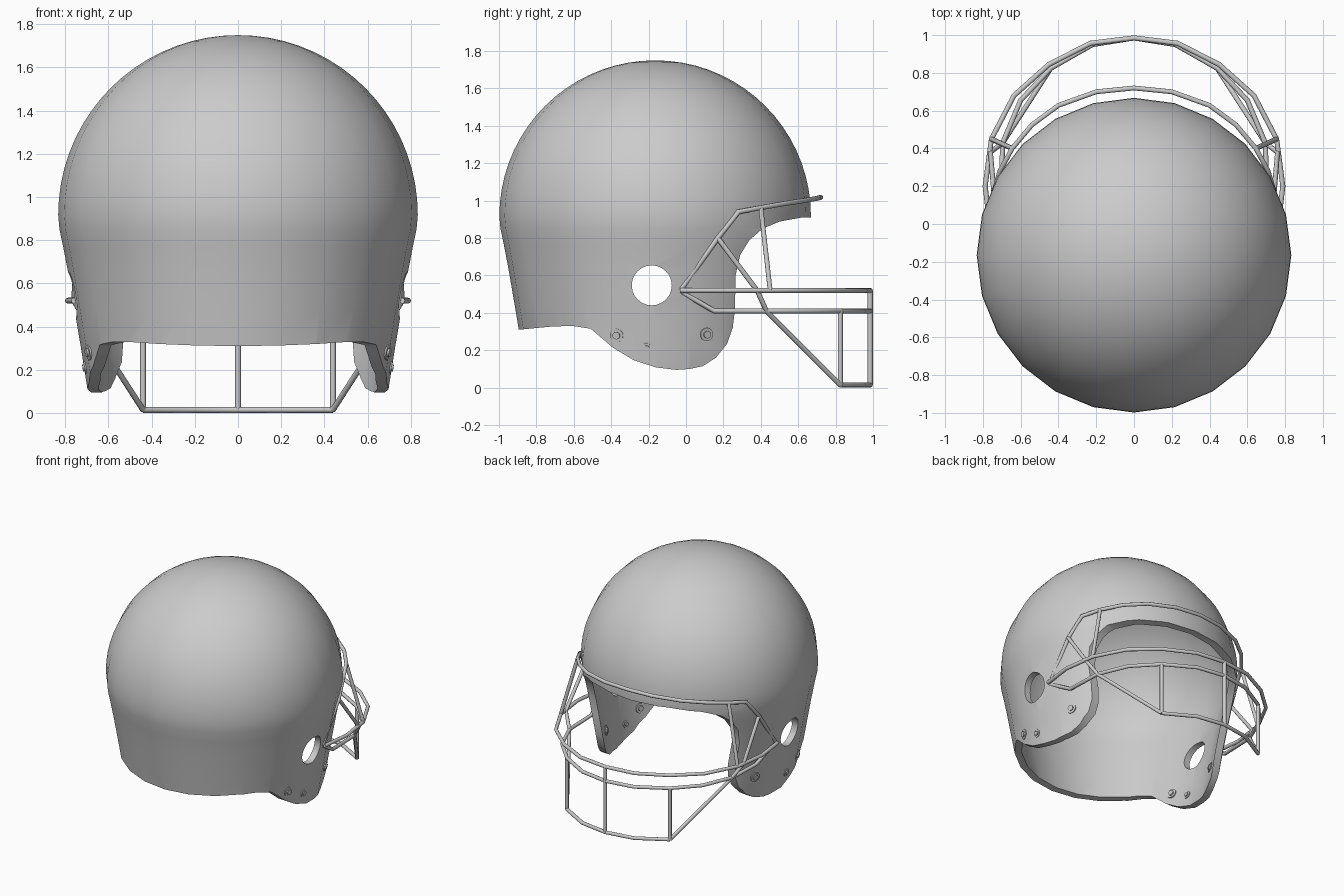
import bpy, bmesh, math
from mathutils import Vector

if "Cube" in bpy.data.objects:
    bpy.data.objects.remove(bpy.data.objects["Cube"])

CY = -0.165             # dome axis along y
R, ZC = 0.833, 0.917    # dome radius and centre height
T = 0.05                # shell thickness
SKIRT = [(0.827, 0.85), (0.81, 0.77), (0.787, 0.65), (0.761, 0.5), (0.729, 0.31), (0.68, 0.0)]

grey = bpy.data.materials.new("plain_grey")
grey.use_nodes = True
grey.diffuse_color = (0.6, 0.6, 0.6, 1)
grey.node_tree.nodes["Principled BSDF"].inputs["Base Color"].default_value = (0.6, 0.6, 0.6, 1)


def select(ob):
    bpy.ops.object.select_all(action="DESELECT")
    ob.select_set(True)
    bpy.context.view_layer.objects.active = ob


def smooth(ob, angle=35):
    select(ob)
    bpy.ops.object.shade_smooth_by_angle(angle=math.radians(angle))


def to_object(bm, name):
    bmesh.ops.recalc_face_normals(bm, faces=bm.faces)
    me = bpy.data.meshes.new(name)
    bm.to_mesh(me)
    bm.free()
    me.materials.append(grey)
    ob = bpy.data.objects.new(name, me)
    bpy.context.collection.objects.link(ob)
    return ob


def prism(name, outline, width):
    """Side outline of (y, z) points, extruded across x."""
    bm = bmesh.new()
    face = bm.faces.new([bm.verts.new((-width, y, z)) for y, z in outline])
    moved = bmesh.ops.extrude_face_region(bm, geom=[face])["geom"]
    verts = [v for v in moved if isinstance(v, bmesh.types.BMVert)]
    bmesh.ops.translate(bm, verts=verts, vec=(2 * width, 0, 0))
    return to_object(bm, name)


# Hollow shell: revolved outer and inner profile
def dome(radius):
    steps = [math.radians(5 * i) for i in range(19)]
    return [(radius * math.sin(a), ZC + radius * math.cos(a)) for a in steps]


outer = dome(R) + SKIRT
inner = dome(R - T) + [(r - T, z) for r, z in SKIRT]
profile = outer + inner[::-1]
bm = bmesh.new()
verts = [bm.verts.new((0, CY + r, z)) for r, z in profile]
edges = [bm.edges.new(pair) for pair in zip(verts, verts[1:])]
bmesh.ops.spin(bm, geom=verts + edges, cent=(0, CY, 0), axis=(0, 0, 1),
               angle=math.tau, steps=24)
bmesh.ops.remove_doubles(bm, verts=bm.verts, dist=0.0005)
shell = to_object(bm, "helmet_shell")

# Face opening, ear flaps and neck line, cut with one side outline
rim = [(1.2, 0.917), (0.62, 0.91), (0.5, 0.888), (0.41, 0.85), (0.34, 0.79), (0.29, 0.71),
       (0.265, 0.6), (0.262, 0.42), (0.25, 0.32), (0.22, 0.235), (0.16, 0.16),
       (0.09, 0.115), (0.02, 0.1), (-0.05, 0.095), (-0.16, 0.108), (-0.28, 0.147),
       (-0.39, 0.213), (-0.46, 0.273), (-0.51, 0.315), (-0.6, 0.329), (-0.7, 0.328),
       (-0.8, 0.319), (-0.89, 0.31), (-1.3, 0.31)]
opening = prism("opening_cutter", rim + [(-1.3, -0.4), (1.2, -0.4)], 1.2)
ring = [i * math.tau / 24 for i in range(24)]
ears = prism("ear_hole_cutter",
             [(-0.183 + 0.107 * math.cos(a), 0.547 + 0.107 * math.sin(a)) for a in ring], 1.2)
for cutter in (opening, ears):
    cutter.hide_render = True
    select(shell)
    mod = shell.modifiers.new("cut", "BOOLEAN")
    mod.operation, mod.solver, mod.object = "DIFFERENCE", "EXACT", cutter
    bpy.ops.object.modifier_apply(modifier=mod.name)
    bpy.data.objects.remove(cutter)
smooth(shell)


# Face guard bars
def bar(name, points, radius=0.0135):
    cu = bpy.data.curves.new(name, "CURVE")
    cu.dimensions = "3D"
    cu.bevel_depth, cu.bevel_resolution, cu.use_fill_caps = radius, 2, True
    spline = cu.splines.new("POLY")
    spline.points.add(len(points) - 1)
    for p, co in zip(spline.points, points):
        p.co = (*co, 1)
    cu.materials.append(grey)
    ob = bpy.data.objects.new(name, cu)
    bpy.context.collection.objects.link(ob)
    select(ob)
    bpy.ops.object.convert(target="MESH")
    smooth(ob, 60)


def flip(points):
    return [(-x, y, z) for x, y, z in points]


def arch(name, half):
    """Half path from the left end to the middle, completed by mirroring."""
    bar(name, half + flip(half[:-1])[::-1])


brow = [(0.743, -0.03, 0.52), (0.742, 0.17, 0.80), (0.71, 0.28, 0.94), (0.645, 0.4, 0.962),
        (0.54, 0.525, 0.984), (0.4, 0.628, 1.0), (0.2, 0.7, 1.012), (0, 0.72, 1.017)]
upper = [(0.76, -0.03, 0.52), (0.788, 0.2, 0.52), (0.755, 0.45, 0.52), (0.635, 0.68, 0.52),
         (0.45, 0.845, 0.52), (0.23, 0.957, 0.52), (0, 0.985, 0.52)]
lower = [(0.735, -0.03, 0.515), (0.705, 0.15, 0.41), (0.695, 0.43, 0.41), (0.6, 0.655, 0.41),
         (0.44, 0.825, 0.41), (0.22, 0.95, 0.41), (0, 0.985, 0.41)]
bottom = [(0.44, 0.825, 0.014), (0.22, 0.95, 0.014), (0, 0.985, 0.014)]
arch("brow_bar", brow)
arch("upper_face_bar", upper)
arch("lower_face_bar", lower)
arch("chin_bar", bottom)
bar("middle_strut", [(0, 0.985, 0.014), (0, 0.985, 0.52)])
struts = {
    "chin_strut": [(0.44, 0.825, 0.014), (0.44, 0.825, 0.41)],
    "brow_strut": [(0.645, 0.4, 0.962), (0.755, 0.45, 0.52)],
    "side_strut": [(0.742, 0.17, 0.80), (0.76, 0.38, 0.52), (0.695, 0.43, 0.41),
                   (0.44, 0.825, 0.014)],
}
for name, path in struts.items():
    bar("left_" + name, path)
    bar("right_" + name, flip(path))


# Flap fasteners, aimed outwards from the shell
def skirt_radius(z):
    for (r1, z1), (r2, z2) in zip(SKIRT, SKIRT[1:]):
        if z1 >= z >= z2:
            return r2 + (r1 - r2) * (z - z2) / (z1 - z2)


def disc(name, centre, normal, radius, depth):
    bpy.ops.mesh.primitive_cylinder_add(
        vertices=16, radius=radius, depth=depth, location=centre,
        rotation=normal.to_track_quat("Z", "Y").to_euler())
    ob = bpy.context.object
    ob.name = name
    ob.data.materials.append(grey)
    smooth(ob)


for side, s in (("left", 1), ("right", -1)):
    for place, y, z, size in (("front", 0.11, 0.285, 1), ("rear", -0.37, 0.28, 1),
                              ("middle", -0.21, 0.21, 0.8)):
        r = skirt_radius(z) * 0.994
        x = math.sqrt(r * r - (y - CY) ** 2)
        out = Vector((s * x, y - CY, -0.16 * r)).normalized()
        mid = Vector((s * x, y, z)) - out * T / 2
        disc(f"{side}_{place}_washer", mid, out, 0.036 * size, T + 0.012 * size)
        disc(f"{side}_{place}_rivet", mid, out, 0.02 * size, T + 0.03 * size)
